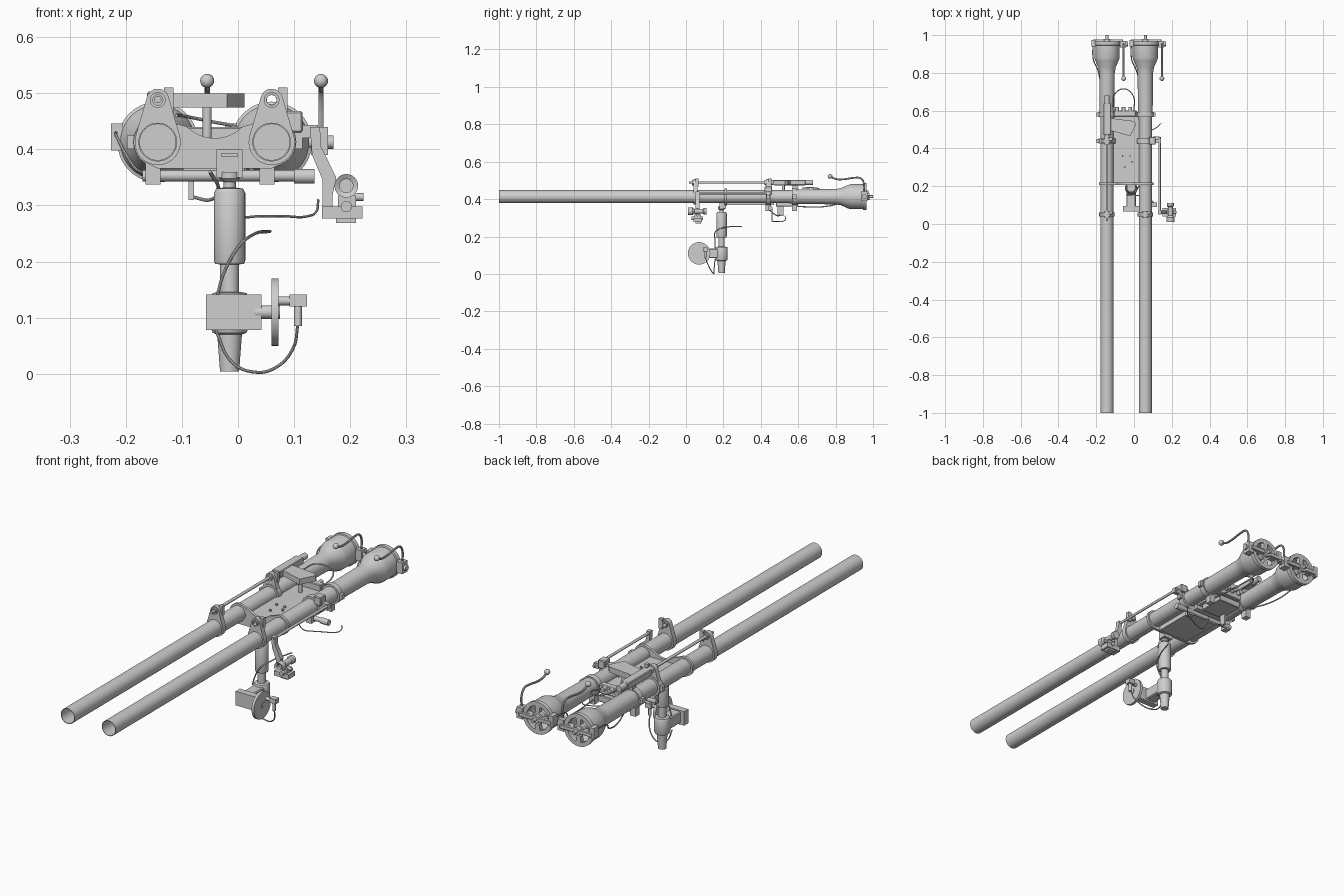
import bpy, bmesh, math
from mathutils import Vector

grey = bpy.data.materials.new("light_gunmetal_grey")
grey.diffuse_color = (0.62, 0.62, 0.62, 1)


def add(name, mesh):
    mesh.name = name
    mesh.materials.clear()
    mesh.materials.append(grey)
    ob = bpy.data.objects.new(name, mesh)
    bpy.context.collection.objects.link(ob)
    return ob


def lathe(name, profile, loc, axis=(0, 1, 0), seg=32):
    """Revolve (radius, distance) pairs around an axis."""
    bm = bmesh.new()
    q = Vector((0, 0, 1)).rotation_difference(Vector(axis))
    rings = []
    for r, t in profile:
        rings.append([bm.verts.new(Vector(loc) + q @ Vector(
            (r * math.cos(a * math.tau / seg), r * math.sin(a * math.tau / seg), t))) for a in range(seg)])
    for a, b in zip(rings, rings[1:]):
        for i in range(seg):
            j = (i + 1) % seg
            bm.faces.new((a[i], a[j], b[j], b[i]))
    bmesh.ops.remove_doubles(bm, verts=bm.verts, dist=1e-5)
    bmesh.ops.recalc_face_normals(bm, faces=bm.faces)
    me = bpy.data.meshes.new(name)
    bm.to_mesh(me)
    bm.free()
    return add(name, me)


def rod(name, a, b, r, seg=20):
    d = Vector(b) - Vector(a)
    n = d.length
    return lathe(name, [(0, 0), (r, 0), (r, n), (0, n)], a, d.normalized(), seg)


def ball(name, loc, r):
    return lathe(name, [(r * math.sin(i * math.pi / 10), -r * math.cos(i * math.pi / 10))
                        for i in range(11)], loc, (0, 0, 1), 20)


def box(name, lo, hi, bevel=0.0):
    lo, hi = Vector(lo), Vector(hi)
    bm = bmesh.new()
    bmesh.ops.create_cube(bm, size=1)
    bmesh.ops.scale(bm, vec=hi - lo, verts=bm.verts)
    if bevel:
        bmesh.ops.bevel(bm, geom=bm.edges[:], offset=bevel, segments=1, affect='EDGES')
    me = bpy.data.meshes.new(name)
    bm.to_mesh(me)
    bm.free()
    ob = add(name, me)
    ob.location = (lo + hi) / 2
    return ob


def bake(name, cu):
    """Turn a curve into a mesh object."""
    tmp = bpy.data.objects.new("tmp", cu)
    bpy.context.collection.objects.link(tmp)
    dg = bpy.context.evaluated_depsgraph_get()
    me = bpy.data.meshes.new_from_object(tmp.evaluated_get(dg))
    bpy.data.objects.remove(tmp)
    return add(name, me)


def plate(name, loops, at, thick, flat=False):
    """Upright x/z plate at y (or flat x/y plate at z); later loops cut holes."""
    cu = bpy.data.curves.new(name, 'CURVE')
    cu.dimensions, cu.fill_mode, cu.extrude = '2D', 'BOTH', thick / 2
    for pts in loops:
        s = cu.splines.new('POLY')
        s.points.add(len(pts) - 1)
        for p, (x, z) in zip(s.points, pts):
            p.co = (x, z, 0, 1)
        s.use_cyclic_u = True
    ob = bake(name, cu)
    if flat:
        ob.location.z = at
    else:
        ob.rotation_euler.x = math.pi / 2
        ob.location.y = at
    return ob


def wire(name, pts, r):
    cu = bpy.data.curves.new(name, 'CURVE')
    cu.dimensions, cu.bevel_depth, cu.bevel_resolution = '3D', r, 2
    cu.resolution_u, cu.use_fill_caps = 6, True
    s = cu.splines.new('BEZIER')
    s.bezier_points.add(len(pts) - 1)
    for p, co in zip(s.bezier_points, pts):
        p.co = co
        p.handle_left_type = p.handle_right_type = 'AUTO'
    return bake(name, cu)


def arc(cx, cz, r, a0, a1, n=16):
    return [(cx + r * math.cos(math.radians(a0 + (a1 - a0) * i / n)),
             cz + r * math.sin(math.radians(a0 + (a1 - a0) * i / n))) for i in range(n + 1)]


def eared_clamp(name, x, y, hole=0.0):
    """Teardrop collar with an ear above the tube."""
    R, r, d = 0.041, 0.02, 0.075
    k = math.degrees(math.asin((R - r) / d))
    out = arc(x, ZC, R, 180 - k, 360 + k, 24) + arc(x, ZC + d, r, k, 180 - k, 12)
    plate(name, [out] + ([arc(x, ZC + d, hole, 0, 345, 15)] if hole else []), y, 0.022)
    lathe(name + "_boss", [(0.009, -0.018), (0.014, -0.018), (0.014, 0.018), (0.009, 0.018),
                           (0.009, -0.018)], (x, y, ZC + d), seg=20)
    box(name + "_tab", (x + 0.011, y + 0.002, 0.465), (x + 0.028, y + 0.018, 0.51))


ZC = 0.413
LEFT, RIGHT = -0.143, 0.06

# Both barrels with flared breeches, vents, levers and collars
for side, c in (("left", LEFT), ("right", RIGHT)):
    lathe(side + "_barrel", [(0.0345, -1), (0.0345, 0.55), (0.039, 0.60), (0.041, 0.80), (0.046, 0.83),
                             (0.062, 0.865), (0.067, 0.88), (0.067, 0.945), (0.072, 0.947), (0.072, 0.965),
                             (0.06, 0.965), (0.058, 0.90), (0.033, 0.82), (0.032, -1), (0.0345, -1)],
          (c, 0, ZC), seg=40)
    vents = [arc(c, ZC, 0.054, a - 32, a + 32, 10) + arc(c, ZC, 0.027, a + 28, a - 28, 8)
             for a in (45, 135, 225, 315)]
    plate(side + "_vent_plate", [arc(c, ZC, 0.064, 0, 354, 59)] + vents, 0.955, 0.02)
    rod(side + "_breech_hub", (c, 0.90, ZC), (c, 0.98, ZC), 0.018)
    rod(side + "_breech_pin", (c, 0.97, ZC), (c, 1.0, ZC), 0.008)
    box(side + "_breech_bar", (c - 0.075, 0.963, ZC - 0.009), (c + 0.085, 0.978, ZC + 0.009), 0.002)
    box(side + "_hinge_block", (c - 0.083, 0.94, 0.398), (c - 0.062, 0.975, 0.446))
    box(side + "_latch_block", (c + 0.07, 0.935, 0.39), (c + 0.10, 0.97, 0.44))
    rod(side + "_latch_pin", (c + 0.06, 0.953, ZC), (c + 0.11, 0.953, ZC), 0.012)
    wire(side + "_breech_lever", [(c + 0.088, 0.95, 0.43), (c + 0.088, 0.95, 0.49), (c + 0.088, 0.932, 0.512),
                                  (c + 0.088, 0.90, 0.514), (c + 0.088, 0.84, 0.506), (c + 0.088, 0.80, 0.508),
                                  (c + 0.088, 0.77, 0.522)], 0.0048)
    ball(side + "_lever_knob", (c + 0.088, 0.77, 0.522), 0.0125)
    wire(side + "_firing_cable", [(c - 0.075, 0.95, 0.43), (c - 0.072, 0.87, 0.42), (c - 0.05, 0.82, 0.38),
                                  (c - 0.03, 0.74, 0.36), (c + 0.02 * (1 if c < 0 else -1), 0.6, 0.36)], 0.003)
    out = -1 if c < 0 else 1
    for y in (0.44, 0.58):
        lathe(side + "_collar", [(0.033, -0.013), (0.044, -0.013), (0.044, 0.013), (0.033, 0.013),
                                 (0.033, -0.013)], (c, y, ZC))
        box(side + "_collar_lug", (c + out * 0.047 - 0.008, y - 0.01, ZC - 0.012),
            (c + out * 0.047 + 0.008, y + 0.01, ZC + 0.012))
        box(side + "_collar_foot", (c - 0.022, y - 0.014, 0.337), (c + 0.005, y + 0.014, 0.378))

eared_clamp("left_front_clamp", LEFT, 0.05)
eared_clamp("right_front_clamp", RIGHT, 0.05, 0.0088)
eared_clamp("left_rear_clamp", LEFT, 0.44)
box("right_top_lug", (0.08, 0.42, 0.43), (0.115, 0.46, 0.468), 0.003)

# Spotting tube above the left barrel, with receiver
rod("spotting_tube", (LEFT, 0.015, 0.489), (LEFT, 0.44, 0.489), 0.0065)
rod("spotting_receiver", (LEFT, 0.42, 0.489), (LEFT, 0.68, 0.489), 0.014)
box("receiver_housing", (-0.162, 0.47, 0.474), (-0.122, 0.64, 0.503), 0.003)
box("receiver_post", (-0.152, 0.57, 0.44), (-0.134, 0.595, 0.48))
plate("magazine", [[(-0.125, 0.56), (-0.125, 0.495), (-0.02, 0.465), (0.012, 0.53), (0.0, 0.545)]],
      0.487, 0.025, True)
rod("magazine_post", (-0.055, 0.52, 0.39), (-0.055, 0.52, 0.478), 0.008)
box("receiver_bracket", (-0.105, 0.57, 0.40), (0.01, 0.60, 0.44), 0.003)
for x in (-0.09, -0.055, -0.02):
    rod("bracket_stud", (x, 0.59, 0.43), (x, 0.62, 0.43), 0.01)
wire("receiver_cable", [(-0.11, 0.62, 0.46), (-0.10, 0.69, 0.46), (-0.05, 0.715, 0.45),
                        (-0.005, 0.68, 0.44), (0.0, 0.6, 0.42)], 0.003)

# Central cradle: saddle yoke, deck and tray
mid = (LEFT + RIGHT) / 2
saddle = (arc(LEFT, ZC, 0.043, 235, 55, 18) + arc(mid, 0.49, 0.07, 225, 315, 12)
          + arc(RIGHT, ZC, 0.043, 125, -55, 18) + [(0.06, 0.366), (LEFT, 0.366)])
plate("saddle_yoke", [saddle], 0.213, 0.012)
box("cradle_deck", (-0.112, 0.21, 0.385), (0.03, 0.57, 0.412))
box("cradle_tray", (-0.118, 0.217, 0.368), (0.035, 0.47, 0.39))
box("cradle_rear_block", (-0.10, 0.48, 0.36), (0.015, 0.60, 0.39), 0.003)
for x, y in ((-0.06, 0.36), (-0.02, 0.36), (-0.05, 0.30), (-0.01, 0.33)):
    rod("deck_bolt", (x, y, 0.41), (x, y, 0.42), 0.005, 8)
rod("rear_cross_rod", (-0.17, 0.45, 0.353), (0.11, 0.45, 0.353), 0.01)
rod("traverse_knob", (0.10, 0.45, 0.352), (0.136, 0.45, 0.352), 0.013)
box("mount_lug", (-0.038, 0.178, 0.35), (0.008, 0.215, 0.4))
box("lug_slot", (-0.03, 0.173, 0.387), (0.0, 0.18, 0.393))
box("grip_bracket", (-0.088, 0.49, 0.31), (-0.078, 0.52, 0.36))
wire("grip_cable", [(-0.08, 0.5, 0.315), (-0.05, 0.49, 0.31), (-0.035, 0.46, 0.33), (-0.05, 0.43, 0.36)], 0.003)
wire("trigger_wire", [(-0.04, 0.46, 0.35), (-0.02, 0.46, 0.30), (0.0, 0.46, 0.282), (0.04, 0.47, 0.281),
                      (0.08, 0.49, 0.281), (0.125, 0.515, 0.281), (0.14, 0.53, 0.29),
                      (0.143, 0.53, 0.311)], 0.0022)

# Elevating post with tapered foot and gear housing
lathe("elevating_post", [(0, 0.004), (0.017, 0.004), (0.022, 0.07), (0.03, 0.073), (0.033, 0.08), (0.033, 0.138),
                         (0.03, 0.144), (0.017, 0.146), (0.017, 0.195), (0.026, 0.196), (0.028, 0.202),
                         (0.028, 0.322), (0.024, 0.33), (0.011, 0.332), (0.011, 0.342), (0.018, 0.348),
                         (0.018, 0.36), (0, 0.36)], (-0.015, 0.19, 0), (0, 0, 1))
box("gear_box", (-0.057, 0.065, 0.078), (0.042, 0.095, 0.141))
box("gear_neck", (-0.04, 0.09, 0.085), (0.01, 0.18, 0.136), 0.004)
rod("wheel_shaft", (0.03, 0.075, 0.11), (0.075, 0.075, 0.11), 0.012)
rod("hand_wheel", (0.06, 0.07, 0.11), (0.072, 0.07, 0.11), 0.06, 40)
rod("wheel_grip", (0.07, 0.1, 0.13), (0.095, 0.1, 0.13), 0.008)
box("grip_head", (0.092, 0.09, 0.12), (0.123, 0.115, 0.141))
rod("grip_stem", (0.107, 0.102, 0.085), (0.107, 0.102, 0.125), 0.007)
wire("lower_cable", [(0.107, 0.102, 0.09), (0.098, 0.12, 0.045), (0.065, 0.14, 0.01), (0.03, 0.15, 0.003),
                     (-0.01, 0.15, 0.02), (-0.04, 0.155, 0.078)], 0.0028)
wire("upper_cable", [(-0.037, 0.155, 0.14), (-0.025, 0.155, 0.18), (0.0, 0.157, 0.225), (0.025, 0.20, 0.247),
                     (0.057, 0.30, 0.254)], 0.0028)

# Aiming sight on the right, carried by a long rod
rod("sight_rod", (0.136, 0.05, 0.432), (0.136, 0.46, 0.432), 0.006)
box("sight_rod_mount", (0.09, 0.43, 0.42), (0.143, 0.45, 0.443))
plate("sight_arm", [[(0.128, 0.44), (0.146, 0.44), (0.148, 0.405), (0.175, 0.35), (0.168, 0.315),
                     (0.168, 0.28), (0.151, 0.28), (0.151, 0.345), (0.132, 0.39)]], 0.062, 0.02)
lathe("sight_scope", [(0.012, 0.015), (0.021, 0.01), (0.021, 0.035), (0.013, 0.045), (0.013, 0.09), (0.018, 0.095),
                      (0.018, 0.11), (0, 0.11), (0, 0.03), (0.012, 0.03), (0.012, 0.015)], (0.193, 0, 0.335))
box("sight_base", (0.15, 0.04, 0.277), (0.222, 0.085, 0.298))
box("sight_foot", (0.175, 0.05, 0.269), (0.21, 0.08, 0.28))
box("sight_stem", (0.178, 0.045, 0.295), (0.21, 0.08, 0.318))
rod("sight_lamp", (0.193, 0.03, 0.298), (0.193, 0.09, 0.298), 0.01)
rod("sight_knob", (0.2, 0.062, 0.315), (0.224, 0.062, 0.315), 0.007)

# Crisp edges, smooth round surfaces
for ob in bpy.context.scene.objects:
    ob.select_set(True)
    bpy.context.view_layer.objects.active = ob
bpy.ops.object.shade_smooth_by_angle(angle=math.radians(35))
